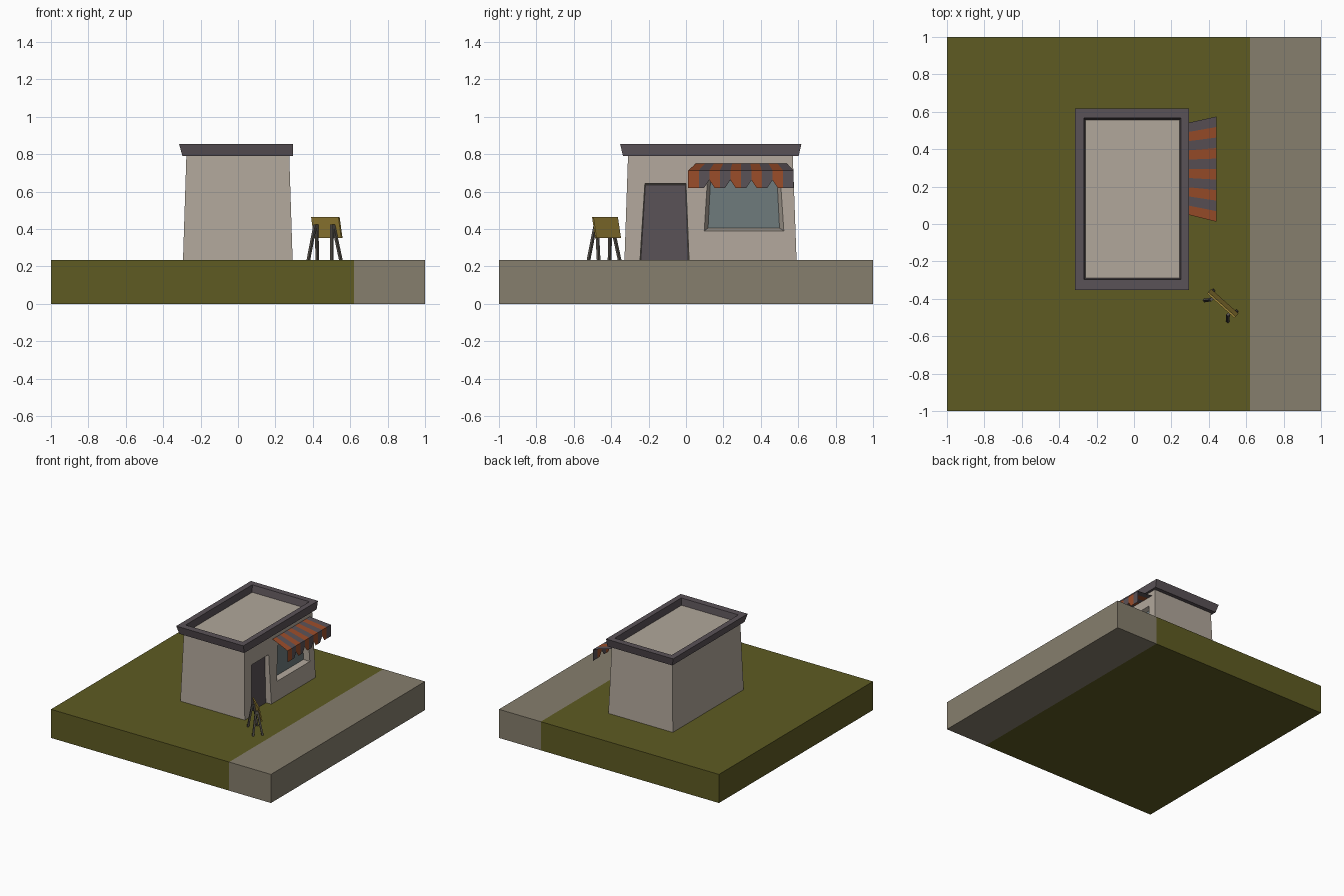
import bpy
from mathutils import Vector

if "Cube" in bpy.data.objects:
    bpy.data.objects.remove(bpy.data.objects["Cube"])


def mat(name, r, g, b):
    m = bpy.data.materials.new(name)
    lin = lambda c: (c / 255 / 12.92) if c < 10 else ((c / 255 + 0.055) / 1.055) ** 2.4
    m.diffuse_color = (lin(r), lin(g), lin(b), 1)
    m.use_nodes = True
    m.node_tree.nodes["Principled BSDF"].inputs["Base Color"].default_value = m.diffuse_color
    return m


GRASS = mat("grass green", 94, 91, 34)
PAVE = mat("pavement grey", 134, 126, 109)
WALL = mat("plaster beige", 177, 167, 155)
TRIM = mat("dark trim", 90, 82, 87)
ORANGE = mat("awning orange", 155, 77, 42)
GLASS = mat("window glass", 110, 123, 124)
YELLOW = mat("sign yellow", 162, 137, 58)
LEG = mat("leg grey", 92, 87, 80)


def make(name, verts, faces, mats, idx=None):
    me = bpy.data.meshes.new(name)
    me.from_pydata(verts, [], faces)
    for m in mats:
        me.materials.append(m)
    for i, k in enumerate(idx or []):
        me.polygons[i].material_index = k
    ob = bpy.data.objects.new(name, me)
    bpy.context.collection.objects.link(ob)
    return ob


def loft(name, rings, mats, cap_start=True, cap_mat=0):
    """Stack four-point rings into a skin, capped at the end."""
    v = [p for r in rings for p in r]
    f, n = [], len(rings)
    for k in range(n - 1):
        for i in range(4):
            j = (i + 1) % 4
            f.append((4 * k + i, 4 * k + j, 4 * k + 4 + j, 4 * k + 4 + i))
    idx = [0] * len(f)
    if cap_start:
        f.append((3, 2, 1, 0))
        idx.append(0)
    f.append(tuple(4 * n - 4 + i for i in range(4)))
    idx.append(cap_mat)
    return make(name, v, f, mats, idx)


def rect(x0, x1, y0, y1, z):
    return [(x0, y0, z), (x1, y0, z), (x1, y1, z), (x0, y1, z)]


def side(x, zb, zt, yb0, yb1, yt0, yt1):
    """Trapezoid facing +x."""
    return [(x, yb0, zb), (x, yb1, zb), (x, yt1, zt), (x, yt0, zt)]


G = 0.235

# ground slabs
loft("lawn", [rect(-1, 0.62, -1, 1, 0), rect(-1, 0.62, -1, 1, G)], [GRASS])
loft("pavement", [rect(0.62, 1, -1, 1, 0), rect(0.62, 1, -1, 1, G)], [PAVE])

# tapered walls with door and window recesses
walls = loft("walls", [rect(-0.294, 0.292, -0.329, 0.591, G),
                       rect(-0.276, 0.274, -0.31, 0.571, 0.792)], [WALL])
cuts = [
    loft("door_cutter", [side(0.24, G - 0.02, 0.635, -0.242, 0.012, -0.217, -0.003),
                         side(0.32, G - 0.02, 0.655, -0.25, 0.02, -0.223, 0.003)], [WALL]),
    loft("window_cutter", [side(0.24, 0.405, 0.66, 0.118, 0.5, 0.131, 0.487),
                           side(0.295, 0.388, 0.68, 0.094, 0.527, 0.108, 0.512)], [WALL]),
]
for c in cuts:
    c.hide_render = True
    b = walls.modifiers.new("recess", "BOOLEAN")
    b.operation = "DIFFERENCE"
    b.solver = "EXACT"
    b.object = c
bpy.context.view_layer.objects.active = walls
walls.select_set(True)
for m in list(walls.modifiers):
    bpy.ops.object.modifier_apply(modifier=m.name)
for c in cuts:
    bpy.data.objects.remove(c)

# door and glass plates at the back of the recesses
loft("door", [side(0.239, G, 0.635, -0.242, 0.012, -0.217, -0.003),
              side(0.245, G, 0.635, -0.242, 0.012, -0.217, -0.003)], [TRIM])
loft("window_pane", [side(0.239, 0.405, 0.66, 0.118, 0.5, 0.131, 0.487),
                     side(0.245, 0.405, 0.66, 0.118, 0.5, 0.131, 0.487)], [GLASS])

# flared roof rim with sunken roof floor
loft("roof_rim", [rect(-0.27, 0.27, -0.3, 0.56, 0.79),
                  rect(-0.297, 0.293, -0.337, 0.602, 0.79),
                  rect(-0.315, 0.295, -0.352, 0.617, 0.855),
                  rect(-0.268, 0.251, -0.297, 0.568, 0.855),
                  rect(-0.26, 0.243, -0.289, 0.556, 0.8)],
     [TRIM, WALL], cap_start=False, cap_mat=1)

# striped awning: sloped sheet and notched valance, five scallops of two stripes
v, f, idx = [], [], []
N, XW, XO = 10, 0.276, 0.442
inner = lambda t: 0.053 + (0.538 - 0.053) * t
outer = lambda t: 0.012 + (0.575 - 0.012) * t
for i in range(N):
    a, b = i / N, (i + 1) / N
    k = len(v)
    v += [(XW, inner(a), 0.75), (XO, outer(a), 0.714), (XO, outer(b), 0.714), (XW, inner(b), 0.75)]
    za = 0.662 if i % 2 == 0 and i > 0 else 0.62
    zb = 0.662 if i % 2 == 1 and i < N - 1 else 0.62
    v += [(XO, outer(a), za), (XO, outer((i + 0.5) / N), 0.62), (XO, outer(b), zb)]
    f += [(k, k + 1, k + 2, k + 3), (k + 1, k + 4, k + 5, k + 6, k + 2)]
    idx += [i % 2] * 2
make("awning", v, f, [ORANGE, TRIM], idx)

# pavement sign: one leaning board on four splayed legs
C = Vector((0.463, -0.438, 0))
D = Vector((0.745, -0.667, 0))
P = Vector((0.667, 0.745, 0))


def at(along, out, z):
    return C + D * along + P * out + Vector((0, 0, z))


def bar(name, a0, o0, z0, a1, o1, z1, ha, ho, m):
    ring = lambda a, o, z: [at(a + s * ha, o + t * ho, z)
                            for s, t in ((-1, 1), (1, 1), (1, -1), (-1, -1))]
    return loft(name, [ring(a0, o0, z0), ring(a1, o1, z1)], [m])


bar("sign_board", 0, 0.029, 0.352, 0, 0.006, 0.465, 0.098, 0.005, YELLOW)
for s in (-1, 1):
    for t in (-1, 1):
        bar("sign_leg", s * 0.084, t * 0.036, G, s * 0.06, t * 0.005 - 0.003, 0.425,
            0.007, 0.007, LEG)
